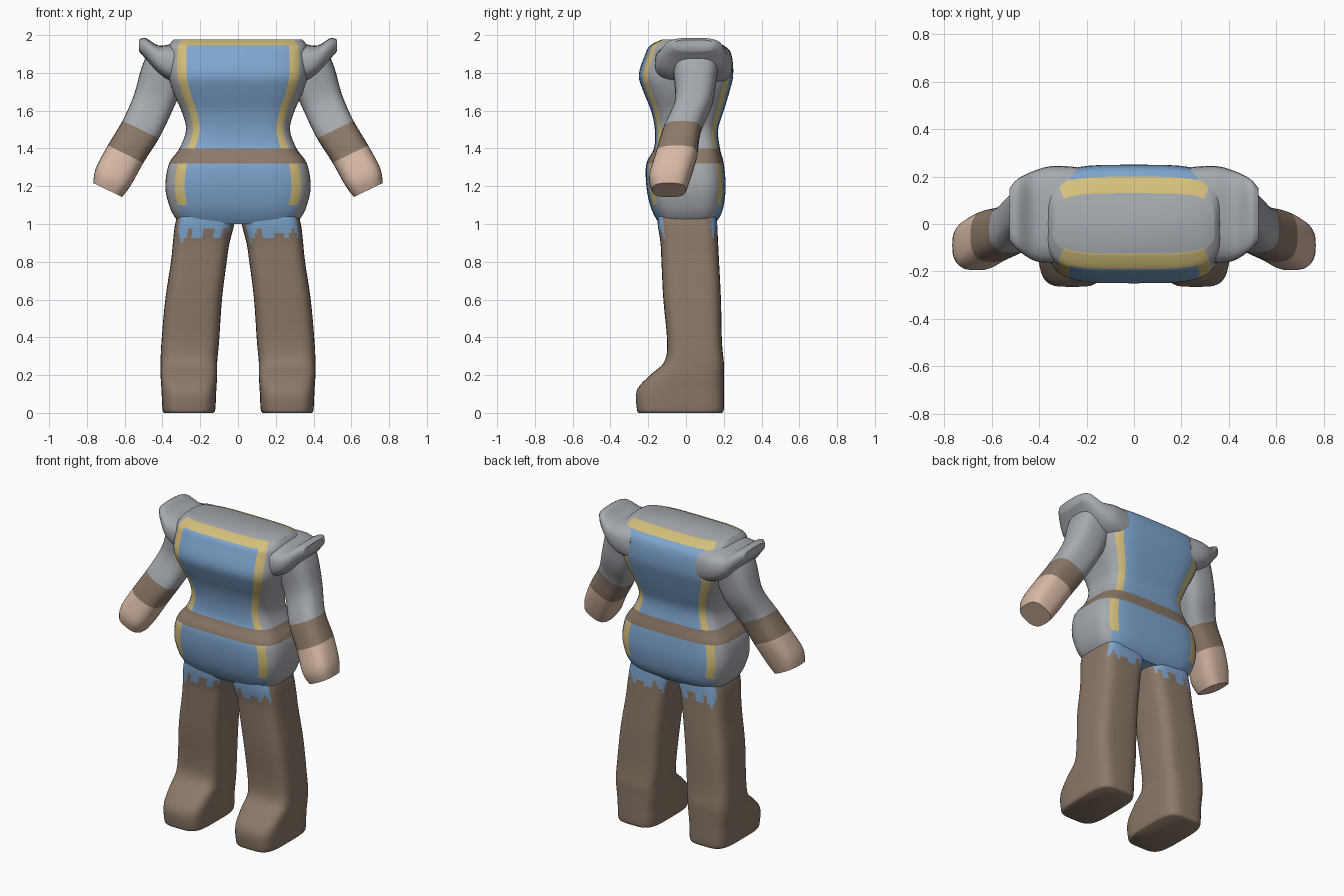
import bpy, bmesh, math
from mathutils import Vector

cube = bpy.data.objects.get("Cube")
if cube:
    bpy.data.objects.remove(cube, do_unlink=True)


def make_material(name, rgb):
    m = bpy.data.materials.new(name)
    m.use_nodes = True
    m.diffuse_color = (*rgb, 1)
    m.node_tree.nodes["Principled BSDF"].inputs["Base Color"].default_value = (*rgb, 1)
    return m


PALETTE = [make_material("tunic_blue", (0.21, 0.38, 0.62)),
           make_material("trim_yellow", (0.66, 0.52, 0.20)),
           make_material("cloth_grey", (0.38, 0.40, 0.43)),
           make_material("leather_brown", (0.26, 0.19, 0.14)),
           make_material("skin", (0.68, 0.48, 0.37))]
BLUE, YELLOW, GREY, BROWN, SKIN = range(5)


def smooth_rows(rows, steps=4):
    """Catmull-Rom interpolation through the given sections."""
    out = []
    for i in range(len(rows) - 1):
        p = [Vector(rows[min(max(i + k, 0), len(rows) - 1)]) for k in (-1, 0, 1, 2)]
        for s in range(steps):
            t = s / steps
            out.append(0.5 * (2 * p[1] + (p[2] - p[0]) * t
                              + (2 * p[0] - 5 * p[1] + 4 * p[2] - p[3]) * t * t
                              + (3 * p[1] - p[0] - 3 * p[2] + p[3]) * t ** 3))
    return out + [Vector(rows[-1])]


def loft(name, rows, rule, side=1, power=4, seg=44):
    """Rounded-box rings; a section is x, y, z, half width, half depth, tilt."""
    bm = bmesh.new()
    rings = []
    for x, y, z, hu, hv, tilt in smooth_rows(rows):
        ring = []
        for k in range(seg):
            a = math.tau * k / seg
            c, s = math.cos(a), math.sin(a)
            u = hu * math.copysign(abs(c) ** (2 / power), c)
            v = hv * math.copysign(abs(s) ** (2 / power), s)
            ring.append(bm.verts.new((side * (x + u * math.cos(tilt)), y + v,
                                      z + u * math.sin(tilt))))
        rings.append(ring)
    for row, (a, b) in enumerate(zip(rings, rings[1:])):
        width = smooth_width(a)
        for k in range(seg):
            j = (k + 1) % seg
            f = bm.faces.new((a[k], a[j], b[j], b[k]))
            f.normal_update()
            f.material_index = rule(f.calc_center_median(), f.normal, row / 4, width)
    for ring, row in ((rings[0], 0), (rings[-1], len(rows))):
        f = bm.faces.new(ring)
        f.normal_update()
        f.material_index = rule(f.calc_center_median(), f.normal, row, 1)
    bmesh.ops.recalc_face_normals(bm, faces=bm.faces)
    mesh = bpy.data.meshes.new(name)
    bm.to_mesh(mesh)
    bm.free()
    for m in PALETTE:
        mesh.materials.append(m)
    ob = bpy.data.objects.new(name, mesh)
    bpy.context.collection.objects.link(ob)
    bpy.ops.object.select_all(action='DESELECT')
    ob.select_set(True)
    bpy.context.view_layer.objects.active = ob
    bpy.ops.object.shade_smooth_by_angle(angle=math.radians(45))
    return ob


def smooth_width(ring):
    return max(abs(v.co.x) for v in ring)


# Torso: hips, belted waist, chest and flat neckline
def torso_colour(c, n, row, width):
    if c.z > 1.97 and abs(n.z) > 0.95:
        return GREY
    if 1.325 < c.z < 1.395:
        return BROWN
    across = abs(c.x) / width
    if across > 0.87:
        return GREY
    if c.z > 1.945 or (across > 0.737 and c.z > 1.1):
        return YELLOW
    return BLUE


torso = [(1.00, .30, -.14, .15), (1.04, .337, -.165, .18), (1.10, .365, -.19, .20),
         (1.20, .385, -.21, .21), (1.32, .365, -.21, .20), (1.40, .31, -.17, .18),
         (1.50, .275, -.165, .17), (1.60, .30, -.185, .20), (1.70, .345, -.225, .23),
         (1.79, .37, -.25, .25), (1.90, .37, -.215, .24), (1.945, .365, -.19, .20),
         (1.978, .34, -.125, .13)]
loft("torso", [(0, (f + b) / 2, z, w, (b - f) / 2, 0) for z, w, f, b in torso], torso_colour)


# Legs with boots; the tunic hem is ragged at the front and back
def leg_colour(c, n, row, width):
    hem = 0.94 + 0.03 * math.sin(c.x * 70)
    return BLUE if c.z > hem and abs(n.y) > 0.6 else BROWN


leg = [(0, .13, .39, -.25, .19), (.02, .12, .40, -.26, .20), (.12, .115, .405, -.26, .20),
       (.20, .11, .41, -.19, .20), (.27, .11, .41, -.115, .20), (.38, .10, .405, -.10, .19),
       (.60, .085, .385, -.12, .185), (.80, .06, .355, -.13, .175), (.90, .045, .345, -.135, .17),
       (1.0, .02, .333, -.15, .165), (1.08, .02, .31, -.15, .16)]
leg_rows = [((i + o) / 2, (f + b) / 2, z, (o - i) / 2, (b - f) / 2, 0) for z, i, o, f, b in leg]


# Sleeve, cuff and hand in one tapered loft
def arm_colour(c, n, row, width):
    return GREY if row < 3 else BROWN if row < 4 else SKIN


arm_rows = [(.36, .05, 1.88, .12, .13, .3), (.40, .05, 1.78, .12, .115, .35),
            (.45, .04, 1.64, .11, .10, .4), (.515, -.02, 1.50, .107, .10, .45),
            (.595, -.05, 1.37, .105, .11, .45), (.66, -.085, 1.25, .103, .11, .45),
            (.69, -.09, 1.18, .085, .09, .45)]

# Flared shoulder caps
up = math.pi / 2
cap_rows = [(.24, .04, 1.84, .12, .20, up), (.34, .04, 1.85, .105, .205, up),
            (.42, .035, 1.87, .075, .19, up), (.49, .04, 1.93, .055, .15, up),
            (.525, .04, 1.945, .03, .11, up)]

for label, side in (("left", 1), ("right", -1)):
    loft(label + "_leg", leg_rows, leg_colour, side)
    loft(label + "_arm", arm_rows, arm_colour, side, power=2.8, seg=28)
    loft(label + "_shoulder", cap_rows, lambda c, n, row, width: GREY, side, power=3, seg=28)
